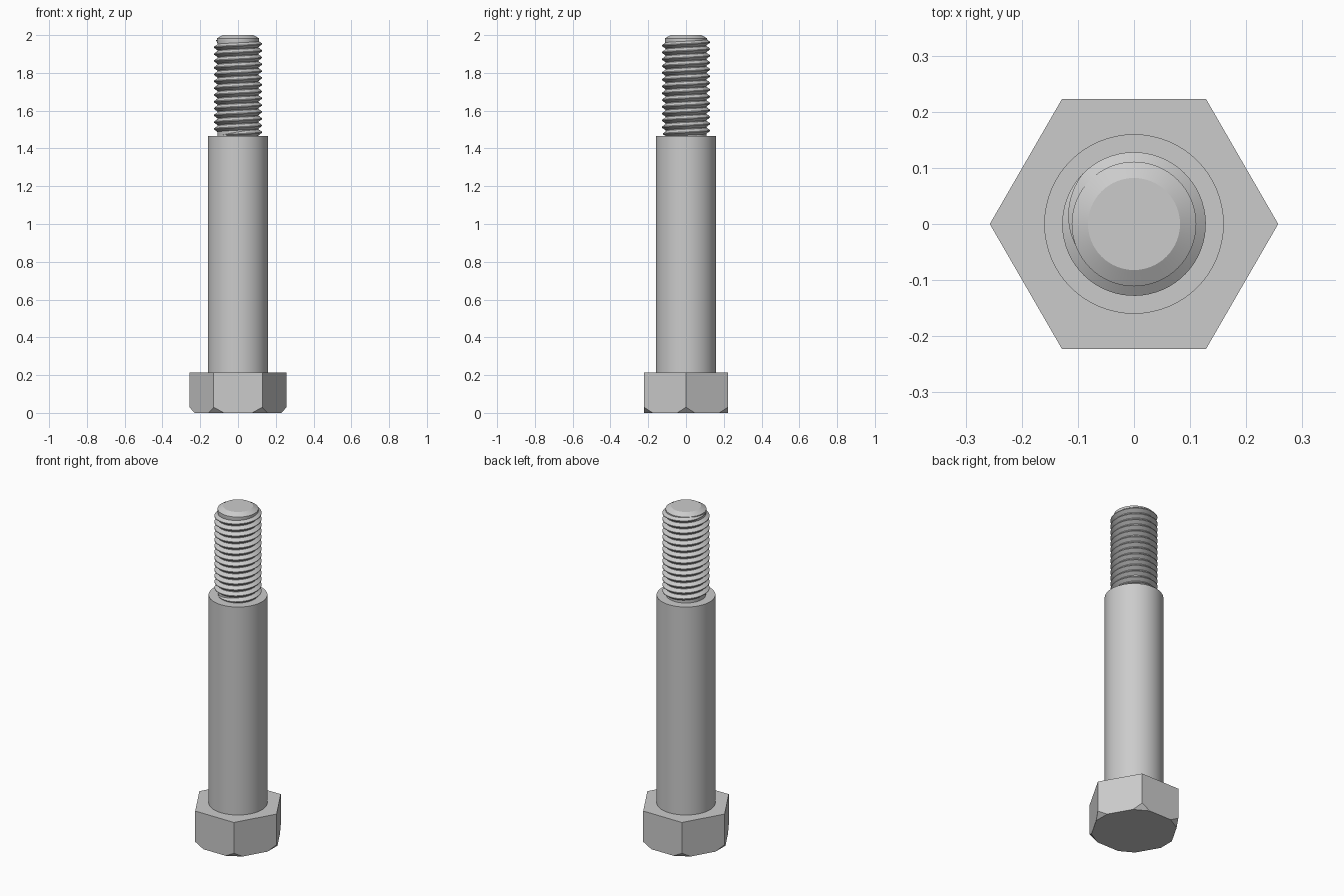
import bpy, bmesh
from math import sin, cos, pi, radians
from mathutils import Vector

cube = bpy.data.objects.get("Cube")
if cube:
    bpy.data.objects.remove(cube, do_unlink=True)

steel = bpy.data.materials.new("grey steel")
steel.use_nodes = True
GREY = (0.6, 0.6, 0.6, 1)
steel.diffuse_color = GREY
steel.node_tree.nodes["Principled BSDF"].inputs["Base Color"].default_value = GREY

SEGMENTS = 64
HEAD_TOP, SHANK_TOP, TOP = 0.215, 1.465, 2.0
ROOT, CREST = 0.108, 0.128
PITCH, TURNS = 0.036, 14


def finish(name, bm, smooth=True):
    bmesh.ops.recalc_face_normals(bm, faces=bm.faces)
    mesh = bpy.data.meshes.new(name)
    bm.to_mesh(mesh)
    bm.free()
    mesh.materials.append(steel)
    obj = bpy.data.objects.new(name, mesh)
    bpy.context.collection.objects.link(obj)
    if smooth:
        bpy.ops.object.select_all(action='DESELECT')
        obj.select_set(True)
        bpy.context.view_layer.objects.active = obj
        bpy.ops.object.shade_smooth_by_angle(angle=radians(30))
    return obj


def stack(name, profile, sides, smooth=True):
    """Closed solid from rings given as (radius, height)."""
    bm = bmesh.new()
    rings = [[bm.verts.new((r * cos(2 * pi * i / sides), r * sin(2 * pi * i / sides), z))
              for i in range(sides)] for r, z in profile]
    for low, high in zip(rings, rings[1:]):
        for i in range(sides):
            j = (i + 1) % sides
            bm.faces.new((low[i], low[j], high[j], high[i]))
    bm.faces.new(rings[0][::-1])
    bm.faces.new(rings[-1])
    return bm


# Hexagonal head with its lower corners cut off
bm = stack("head", [(0.257, 0), (0.257, HEAD_TOP)], 6)
for k in range(6):
    out = Vector((cos(k * pi / 3), sin(k * pi / 3), 0))
    bmesh.ops.bisect_plane(bm, geom=bm.verts[:] + bm.edges[:] + bm.faces[:],
                           plane_co=out * 0.23, plane_no=out - Vector((0, 0, 0.9)),
                           clear_outer=True)
    rim = [e for e in bm.edges if e.is_boundary]
    bmesh.ops.holes_fill(bm, edges=rim, sides=0)
finish("hex_head", bm, smooth=False)

# Plain shank
finish("shank", stack("shank", [(0.16, HEAD_TOP), (0.16, SHANK_TOP)], SEGMENTS))

# Core of the threaded end, with the chamfered tip
finish("thread_core", stack("core", [(ROOT, SHANK_TOP), (ROOT, 1.95), (0.111, 1.965),
                                     (0.111, 1.983), (0.082, TOP)], SEGMENTS))

# Right-hand helical ridge, fading into the core at both ends
bm = bmesh.new()
steps = TURNS * SEGMENTS
end_angle = radians(215)
fade = SEGMENTS * 0.22
sections = []
for s in range(steps + 1):
    a = end_angle - 2 * pi * (steps - s) / SEGMENTS
    z = 1.975 - PITCH * (steps - s) / SEGMENTS
    grow = min(1, s / fade, (steps - s) / fade)
    crest = ROOT - 0.001 + (CREST - ROOT + 0.001) * grow
    half = PITCH * 0.49 * max(grow, 0.1)
    flat = PITCH * 0.06 * max(grow, 0.1)
    section = [(ROOT - 0.002, -half), (crest, -flat), (crest, flat), (ROOT - 0.002, half)]
    sections.append([bm.verts.new((r * cos(a), r * sin(a), max(z + dz, SHANK_TOP)))
                     for r, dz in section])
for one, two in zip(sections, sections[1:]):
    for i in range(4):
        j = (i + 1) % 4
        bm.faces.new((one[i], two[i], two[j], one[j]))
bm.faces.new(sections[0])
bm.faces.new(sections[-1])
finish("thread_ridge", bm)
